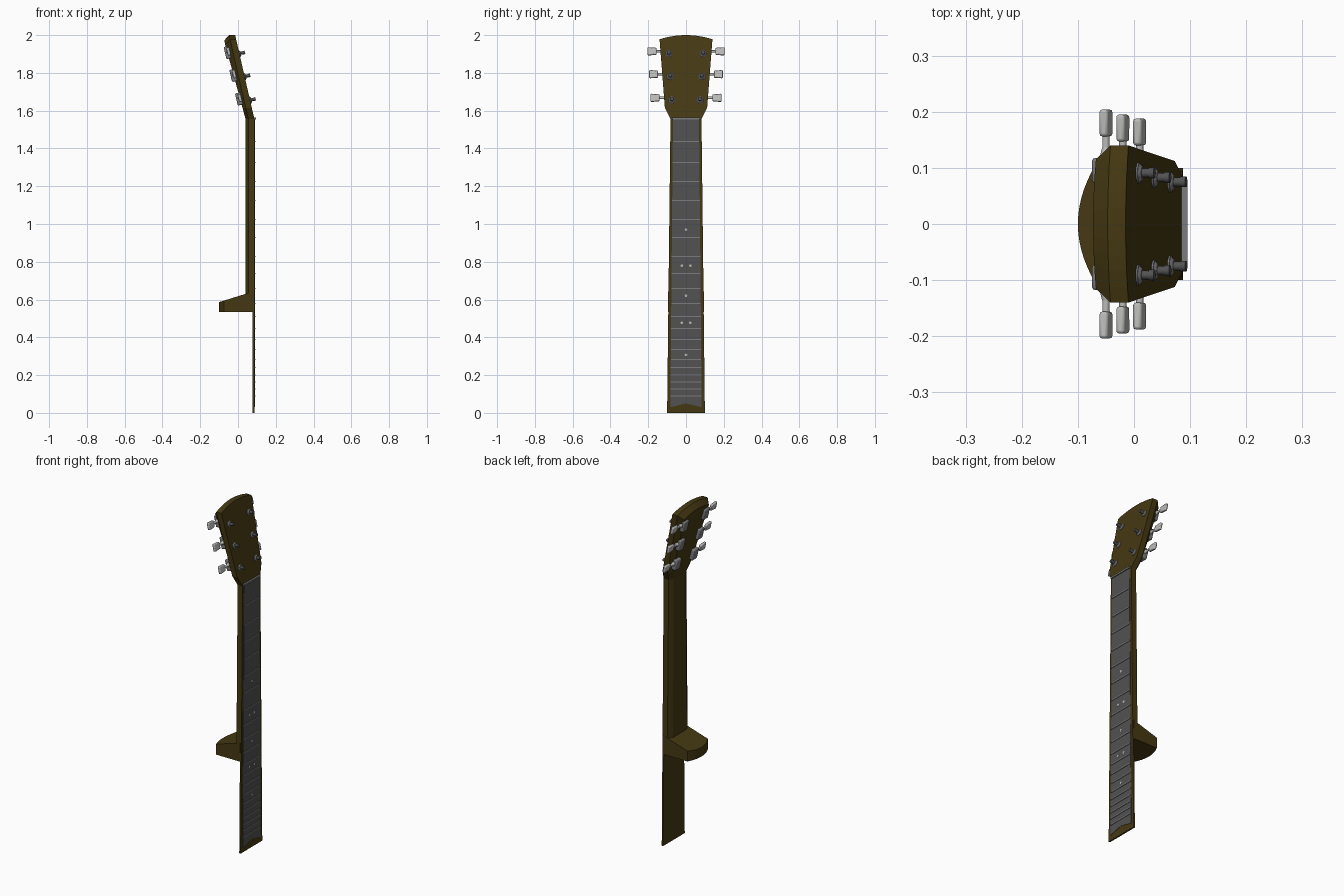
import bpy, bmesh, math
from mathutils import Matrix, Vector

if "Cube" in bpy.data.objects:
    bpy.data.objects.remove(bpy.data.objects["Cube"])


def material(name, r, g, b):
    m = bpy.data.materials.new(name)
    m.diffuse_color = (r, g, b, 1)
    m.use_nodes = True
    m.node_tree.nodes["Principled BSDF"].inputs["Base Color"].default_value = m.diffuse_color
    return m


WOOD = material("dark_wood", 0.06, 0.04, 0.006)
EBONY = material("dark_grey", 0.085, 0.085, 0.085)
STEEL = material("steel", 0.2, 0.2, 0.21)
PEARL = material("pearl", 0.5, 0.5, 0.49)
TILT = -0.228  # headstock lean about y


def finish(name, bm, mat, mirror=False, bevel=0, smooth=True):
    bmesh.ops.recalc_face_normals(bm, faces=bm.faces)
    me = bpy.data.meshes.new(name)
    bm.to_mesh(me)
    bm.free()
    me.materials.append(mat)
    if smooth:
        me.polygons.foreach_set("use_smooth", [True] * len(me.polygons))
        me.set_sharp_from_angle(angle=math.radians(32))
    ob = bpy.data.objects.new(name, me)
    bpy.context.collection.objects.link(ob)
    if bevel:
        b = ob.modifiers.new("bevel", 'BEVEL')
        b.width, b.segments = bevel, 2
    if mirror:
        m = ob.modifiers.new("mirror", 'MIRROR')
        m.use_axis = (False, True, False)
    return ob


def prism(bm, low, high):
    """Closed solid between two matching outlines."""
    a = [bm.verts.new(p) for p in low]
    b = [bm.verts.new(p) for p in high]
    n = len(a)
    for i in range(n):
        bm.faces.new((a[i], a[(i + 1) % n], b[(i + 1) % n], b[i]))
    bm.faces.new(a[::-1])
    bm.faces.new(b)


def slab(bm, pts, x0, x1):
    prism(bm, [(x0, y, z) for y, z in pts], [(x1, y, z) for y, z in pts])


def box(bm, pos, size, tilt=0.0):
    m = Matrix.Translation(pos) @ Matrix.Rotation(tilt, 4, 'Y') @ Matrix.Diagonal((*size, 1))
    return bmesh.ops.create_cube(bm, size=1, matrix=m)["verts"]


def rod(bm, p0, p1, r0, r1=None, seg=16):
    p0, p1 = Vector(p0), Vector(p1)
    d = p1 - p0
    m = Matrix.Translation((p0 + p1) / 2) @ d.to_track_quat('Z', 'Y').to_matrix().to_4x4()
    bmesh.ops.create_cone(bm, cap_ends=True, segments=seg, radius1=r0,
                          radius2=r0 if r1 is None else r1, depth=d.length, matrix=m)


# Neck and headstock: one loft with a chamfered back and an arched end
bm = bmesh.new()
T = [i / 5 - 1 for i in range(11)]
sections = [(0.54, 0.094, 0.086, 0.055, 0.040, 0.030),
            (1.555, 0.082, 0.087, 0.055, 0.040, 0.026),
            (1.615, 0.112, 0.073, 0.041, 0.024, 0.026),
            (2.0, 0.14, -0.015, -0.047, -0.073, 0.025)]
rings = []
for z, w, xf, xm, xb, inset in sections:
    end = z == 2.0
    sag = [0.022 * t * t if end else 0 for t in T]
    rows = [[bm.verts.new((x + s * 0.23, t * hw, z - s - dz)) for t, s in zip(T, sag)]
            for x, hw, dz in ((xf, w, 0), (xm, w, 0), (xb, w - inset, 0.028 if end else 0))]
    rings.append((rows, rows[0] + [rows[1][-1]] + rows[2][::-1] + [rows[1][0]]))
for (_, a), (_, b) in zip(rings, rings[1:]):
    for i in range(len(a)):
        j = (i + 1) % len(a)
        bm.faces.new((a[i], a[j], b[j], b[i]))
for rows, _ in (rings[0], rings[-1]):
    for r, s in zip(rows, rows[1:]):
        for i in range(len(T) - 1):
            bm.faces.new((r[i], r[i + 1], s[i + 1], s[i]))
finish("neck_and_headstock", bm, WOOD, smooth=False)

# Heel block with a curved back and sloping top
bm = bmesh.new()
plan = [(0.08, -0.094)]
for i in range(13):
    t = i / 6 - 1
    plan.append((-0.1 + 0.025 * t * t, 0.094 * t))
plan.append((0.08, 0.094))
prism(bm, [(x, y, 0.533) for x, y in plan],
      [(x, y, 0.63 + (x - 0.04) * 0.31) for x, y in plan])
finish("heel", bm, WOOD)

# Wooden board under the fingerboard, overhanging the heel
bm = bmesh.new()
slab(bm, [(-0.1, 0), (0.1, 0), (0.082, 1.555), (-0.082, 1.555)], 0.078, 0.087)
finish("neck_board", bm, WOOD, smooth=False)

# Fingerboard with a notched lower end
bm = bmesh.new()
slab(bm, [(-0.083, 0.03), (0, 0.05), (0.083, 0.03), (0.069, 1.555), (-0.069, 1.555)], 0.084, 0.089)
finish("fingerboard", bm, EBONY, smooth=False)

# Nut
bm = bmesh.new()
box(bm, (0.0875, 0, 1.559), (0.015, 0.148, 0.01))
finish("nut", bm, STEEL, smooth=False)

# Frets
bm = bmesh.new()
for z in (1.437, 1.325, 1.225, 1.124, 1.024, 0.928, 0.828, 0.738, 0.659, 0.58, 0.51,
          0.447, 0.389, 0.336, 0.283, 0.241, 0.2, 0.163, 0.127, 0.09):
    box(bm, (0.0895, 0, z), (0.005, 2 * (0.083 - 0.009 * z), 0.006))
finish("frets", bm, STEEL, smooth=False)

# Position dots
bm = bmesh.new()
for z, ys in ((0.97, [0]), (0.78, [-0.022, 0.023]), (0.62, [0]),
              (0.477, [-0.022, 0.023]), (0.307, [0])):
    for y in ys:
        rod(bm, (0.086, y, z), (0.0898, y, z), 0.007)
finish("position_dots", bm, PEARL)

# Tuners: posts, washers, housings, shafts and keys, mirrored across y
posts, washers, housings, shafts, keys = (bmesh.new() for _ in range(5))
normal = Vector((math.cos(TILT), 0, -math.sin(TILT)))
for z, y, xk, yk in ((1.902, 0.091, -0.050, 0.180), (1.781, 0.083, -0.020, 0.171),
                     (1.656, 0.075, 0.010, 0.164)):
    base = Vector((0.087 - 0.2292 * (z - 1.555), y, z))
    at = lambda d: base + normal * d
    rod(posts, at(-0.01), at(0.022), 0.008)
    rod(posts, at(0.020), at(0.030), 0.0095)
    rod(washers, at(-0.004), at(0.003), 0.019, seg=24)
    rod(washers, at(0.003), at(0.008), 0.017, 0.011, seg=24)
    zk = z + 0.012
    box(housings, (xk - 0.004, y + 0.004, zk - 0.006), (0.03, 0.046, 0.066), TILT)
    rod(shafts, (xk, y, zk), (xk, yk - 0.02, zk), 0.0065)
    rod(shafts, (xk, y + 0.025, zk), (xk, y + 0.045, zk), 0.012, 0.007)
    for v in box(keys, (xk, yk, zk), (0.016, 0.048, 0.044), TILT):
        if v.co.y < yk:  # slimmer towards the shaft
            v.co.z = zk + (v.co.z - zk) * 0.85
finish("tuner_posts", posts, EBONY, True)
finish("tuner_washers", washers, STEEL, True)
finish("tuner_housings", housings, STEEL, True, 0.006)
finish("tuner_shafts", shafts, PEARL, True)
finish("tuner_keys", keys, PEARL, True, 0.005)
